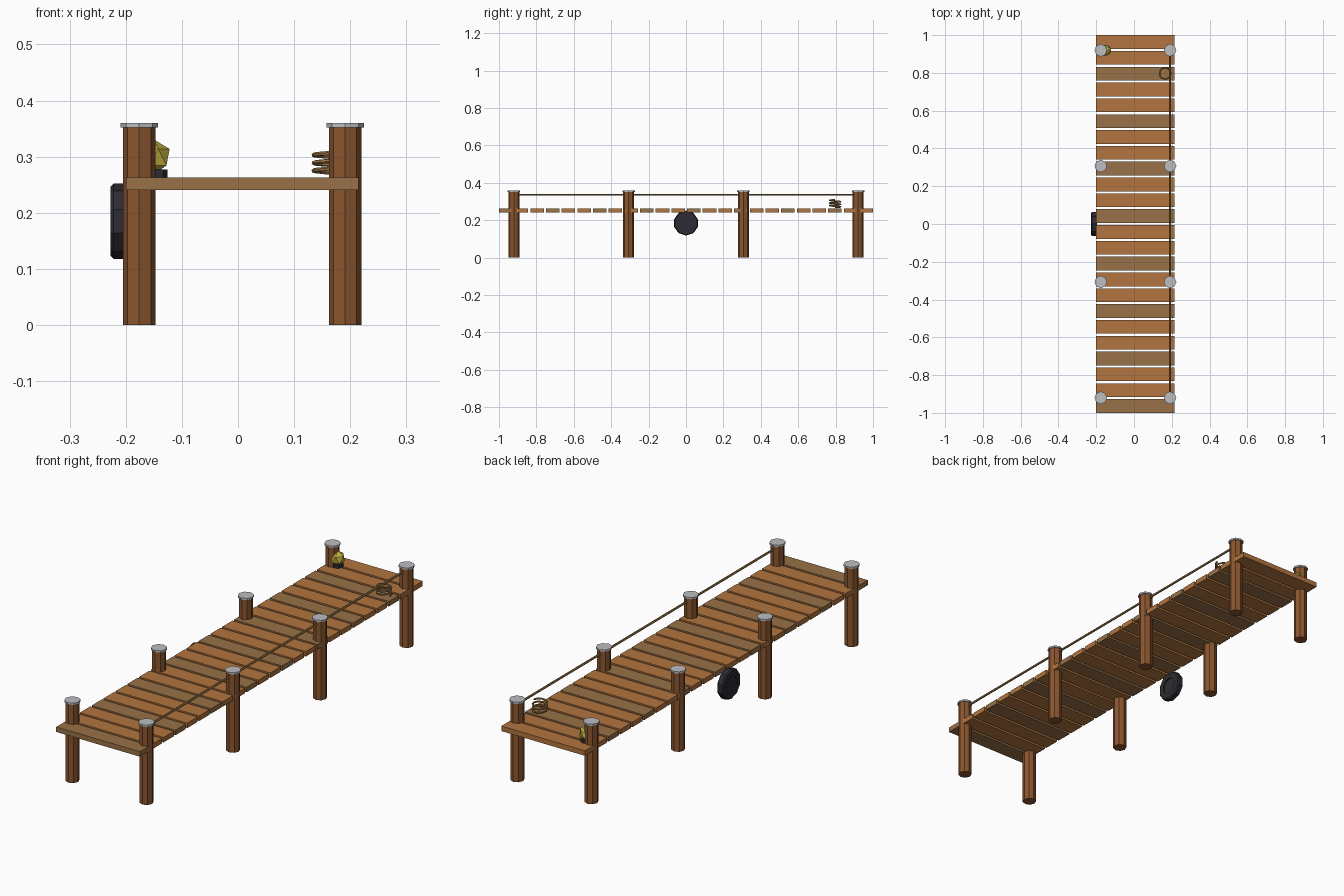
import bpy, bmesh, math

if "Cube" in bpy.data.objects:
    bpy.data.objects.remove(bpy.data.objects["Cube"])


def srgb(r, g, b):
    lin = [(c / 255 / 12.92) if c < 10 else ((c / 255 + 0.055) / 1.055) ** 2.4 for c in (r, g, b)]
    return (*lin, 1.0)


def material(name, rgb):
    m = bpy.data.materials.new(name)
    m.diffuse_color = srgb(*rgb)
    m.use_nodes = True
    m.node_tree.nodes["Principled BSDF"].inputs["Base Color"].default_value = m.diffuse_color
    return m


PLANK = material("warm plank wood", (178, 117, 63))
AGED = material("aged plank wood", (152, 113, 71))
POST = material("post wood", (139, 86, 47))
CAP = material("grey metal", (188, 190, 194))
ROPE = material("rope tan", (158, 120, 72))
RUBBER = material("black rubber", (44, 44, 51))
IRON = material("dark iron", (48, 50, 58))
GLOW = material("lamp yellow", (198, 180, 66))


def finish(name, bm, mat):
    bmesh.ops.recalc_face_normals(bm, faces=bm.faces[:])
    me = bpy.data.meshes.new(name)
    bm.to_mesh(me)
    bm.free()
    me.materials.append(mat)
    ob = bpy.data.objects.new(name, me)
    bpy.context.collection.objects.link(ob)
    return ob


def box(name, size, loc, mat):
    bm = bmesh.new()
    bmesh.ops.create_cube(bm, size=1)
    bmesh.ops.scale(bm, vec=size, verts=bm.verts[:])
    ob = finish(name, bm, mat)
    ob.location = loc
    return ob


def lathe(name, profile, sides, loc, mat):
    """Closed solid from (radius, height) points, with end caps; corners on the axes."""
    bm = bmesh.new()
    rings = []
    for r, h in profile:
        rings.append([bm.verts.new((r * math.cos(2 * math.pi * i / sides),
                                    r * math.sin(2 * math.pi * i / sides), h)) for i in range(sides)])
    for a, b in zip(rings, rings[1:]):
        for i in range(sides):
            j = (i + 1) % sides
            bm.faces.new((a[i], a[j], b[j], b[i]))
    bm.faces.new(rings[0][::-1])
    bm.faces.new(rings[-1])
    ob = finish(name, bm, mat)
    ob.location = loc
    return ob


def rope(name, points, radius, mat):
    cu = bpy.data.curves.new(name, 'CURVE')
    cu.dimensions = '3D'
    cu.bevel_depth = radius
    cu.bevel_resolution = 1
    cu.use_fill_caps = True
    sp = cu.splines.new('POLY')
    sp.use_smooth = False
    sp.points.add(len(points) - 1)
    for p, co in zip(sp.points, points):
        p.co = (*co, 1)
    cu.materials.append(mat)
    ob = bpy.data.objects.new(name, cu)
    bpy.context.collection.objects.link(ob)
    return ob


# deck planks, every third one aged
COUNT, WIDTH = 24, 0.0725
for i in range(COUNT):
    y = -1 + WIDTH / 2 + i * (2 - WIDTH) / (COUNT - 1)
    box(f"plank_{i + 1}", (0.4145, WIDTH, 0.0225), (0.0073, y, 0.2515), AGED if i % 3 == 0 else PLANK)

# octagonal posts with metal caps
for side, x in (("left", -0.176), ("right", 0.191)):
    for n, y in enumerate((-0.92, -0.307, 0.307, 0.92)):
        lathe(f"{side}_post_{n + 1}", [(0.029, 0), (0.029, 0.353)], 8, (x, y, 0), POST)
        lathe(f"{side}_post_cap_{n + 1}", [(0.0333, 0.352), (0.0333, 0.36)], 8, (x, y, 0), CAP)

# rope rail along the right posts
rope("rope_rail", [(0.191, -0.92, 0.337), (0.191, 0.92, 0.337)], 0.005, ROPE)

# loose rope coil
TURNS, SEG = 3, 12
rope("rope_coil", [(0.165 + 0.030 * math.cos(2 * math.pi * k / SEG),
                    0.797 + 0.030 * math.sin(2 * math.pi * k / SEG),
                    0.268 + 0.042 * k / (TURNS * SEG)) for k in range(TURNS * SEG + 1)], 0.004, ROPE)

# tyre fender on the left edge, with recessed hub on both faces
tyre = lathe("tyre_fender", [(0.037, -0.010), (0.037, -0.015), (0.062, -0.015), (0.067, -0.010),
                             (0.067, 0.010), (0.062, 0.015), (0.037, 0.015), (0.037, 0.010)],
             10, (-0.212, 0, 0.185), RUBBER)
tyre.rotation_euler = (0, math.pi / 2, 0)

# lamp beside the far left post
lathe("lamp_base", [(0.025, 0.262), (0.025, 0.277)], 8, (-0.151, 0.92, 0), IRON)
bm = bmesh.new()
bmesh.ops.create_icosphere(bm, subdivisions=1, radius=0.0325)
finish("lamp_globe", bm, GLOW).location = (-0.151, 0.92, 0.299)
